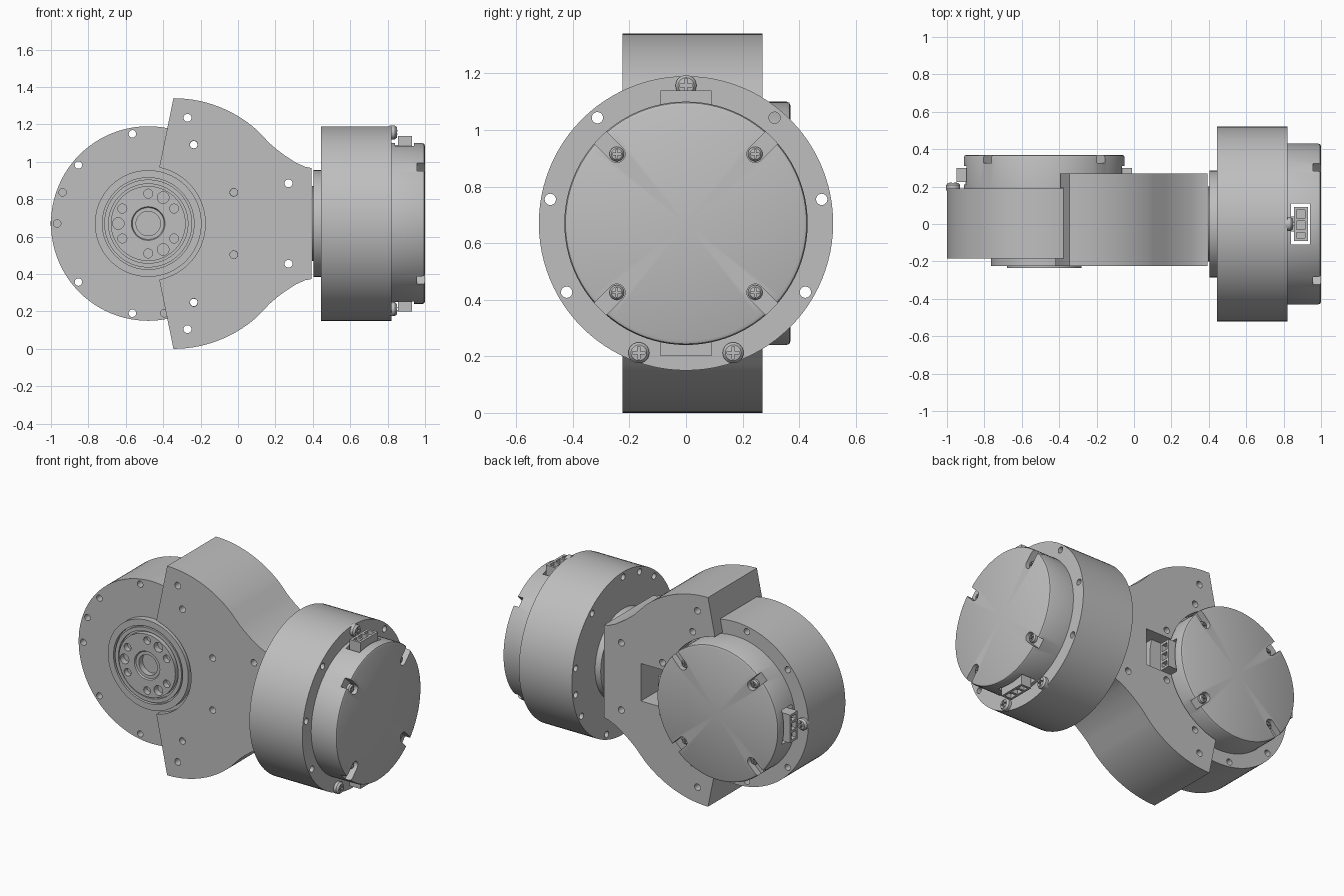
import bpy, bmesh, math
from mathutils import Matrix, Vector

cube = bpy.data.objects.get("Cube")
if cube:
    bpy.data.objects.remove(cube, do_unlink=True)

GREY = (0.52, 0.52, 0.52, 1)
metal = bpy.data.materials.new("machined_grey")
metal.use_nodes = True
metal.diffuse_color = GREY
shader = metal.node_tree.nodes["Principled BSDF"]
shader.inputs["Base Color"].default_value = GREY
shader.inputs["Roughness"].default_value = 0.6


# ---- shape helpers: local z is the motor axis, pointing at the rear cap ----
def polar(radius, degrees):
    t = math.radians(degrees)
    return radius * math.cos(t), radius * math.sin(t)


def cylinder(bm, r, z0, z1, centre=(0, 0), seg=20):
    place = Matrix.Translation((*centre, (z0 + z1) / 2))
    bmesh.ops.create_cone(bm, cap_ends=True, segments=seg, radius1=r,
                          radius2=r, depth=z1 - z0, matrix=place)


def box(bm, lo, hi):
    lo, hi = Vector(lo), Vector(hi)
    place = Matrix.Translation((lo + hi) / 2) @ Matrix.Diagonal((*(hi - lo), 1))
    bmesh.ops.create_cube(bm, size=1, matrix=place)


def prism(bm, outline, z0, z1):
    face = bm.faces.new([bm.verts.new((x, y, z0)) for x, y in outline])
    top = bmesh.ops.extrude_face_region(bm, geom=[face])["geom"]
    moved = [v for v in top if isinstance(v, bmesh.types.BMVert)]
    bmesh.ops.translate(bm, verts=moved, vec=(0, 0, z1 - z0))
    bmesh.ops.recalc_face_normals(bm, faces=bm.faces)


def lathe(bm, profile, steps=96):
    verts = [bm.verts.new((r, 0, z)) for r, z in profile]
    edges = [bm.edges.new(pair) for pair in zip(verts, verts[1:])]
    bmesh.ops.spin(bm, geom=verts + edges, cent=(0, 0, 0), axis=(0, 0, 1),
                   angle=math.tau, steps=steps, use_duplicate=False)
    bmesh.ops.remove_doubles(bm, verts=bm.verts, dist=1e-5)
    bmesh.ops.recalc_face_normals(bm, faces=bm.faces)


def to_mesh(bm, name):
    mesh = bpy.data.meshes.new(name)
    bm.to_mesh(mesh)
    bm.free()
    return mesh


def cut(mesh, cutter_bm):
    """Return the mesh with the cutter shape removed from it."""
    part = bpy.data.objects.new("work_part", mesh)
    tool = bpy.data.objects.new("cutter", to_mesh(cutter_bm, "cutter"))
    tool.hide_render = True
    for ob in (part, tool):
        bpy.context.scene.collection.objects.link(ob)
    mod = part.modifiers.new("cut", "BOOLEAN")
    mod.operation, mod.solver, mod.object = "DIFFERENCE", "EXACT", tool
    bpy.context.view_layer.update()
    graph = bpy.context.evaluated_depsgraph_get()
    result = bpy.data.meshes.new_from_object(part.evaluated_get(graph))
    for ob in (part, tool):
        bpy.data.objects.remove(ob, do_unlink=True)
    return result


def place(mesh, name, matrix):
    ob = bpy.data.objects.new(name, mesh)
    bpy.context.scene.collection.objects.link(ob)
    ob.matrix_world = matrix
    return ob


def finish(mesh):
    mesh.materials.clear()
    mesh.materials.append(metal)
    mesh.shade_smooth()
    mesh.set_sharp_from_angle(angle=math.radians(30))
    return mesh


BOLT_R = 0.487
bolt_angles = [20 + 40 * i for i in range(9)]

# ---- motor body with through bolt holes and blind dowel holes ----
bm = bmesh.new()
cylinder(bm, 0.52, 0, 0.375, seg=96)
body = to_mesh(bm, "motor_body")
bm = bmesh.new()
for a in bolt_angles:
    cylinder(bm, 0.02, -0.1, 0.5, polar(BOLT_R, a))
for a in (-160, -40, 80):
    cylinder(bm, 0.02, -0.1, 0.05, polar(BOLT_R, a))
body = finish(cut(body, bm))

# ---- output flange: stepped rings around a drilled hub ----
bm = bmesh.new()
lathe(bm, [(0, 0.01), (0.285, 0.01), (0.285, -0.04), (0.245, -0.04),
           (0.245, -0.02), (0.235, -0.02), (0.235, -0.038), (0.212, -0.038),
           (0.212, -0.02), (0.2, -0.02), (0.2, -0.05), (0.09, -0.05),
           (0.085, -0.04), (0.065, -0.04), (0.065, -0.002), (0, -0.002)])
flange = to_mesh(bm, "output_flange")
bm = bmesh.new()
for a in range(0, 360, 30):
    if a % 120 == 60:
        cylinder(bm, 0.031, -0.1, -0.012, polar(0.16, a))
    elif a % 120:
        cylinder(bm, 0.024, -0.1, -0.015, polar(0.16, a))
flange = finish(cut(flange, bm))

# ---- rear cap with four screw slots and a connector passage ----
bm = bmesh.new()
lathe(bm, [(0, 0.37), (0.43, 0.37), (0.43, 0.54), (0.426, 0.55),
           (0.415, 0.555), (0, 0.555)])
cap = to_mesh(bm, "rear_cap")
SLOT_R, SLOT_W = 0.346, 0.03
bm = bmesh.new()
for a in (45, 135, 225, 315):
    turn = Matrix.Rotation(math.radians(a), 2)
    ends = [polar(SLOT_W, t) for t in range(90, 271, 18)]
    outline = [(SLOT_R + x, y) for x, y in ends] + [(0.5, -SLOT_W), (0.5, SLOT_W)]
    prism(bm, [turn @ Vector(p) for p in outline], 0.512, 0.6)
box(bm, (-0.6, -0.11, 0.395), (0.6, 0.11, 0.495))
cap = finish(cut(cap, bm))


# ---- screws with a cross recess ----
def screw_mesh(name, r, h):
    bm = bmesh.new()
    lathe(bm, [(0, -0.01), (r, -0.01), (r, h * 0.55), (r * 0.75, h * 0.9),
               (0, h)], steps=24)
    mesh = to_mesh(bm, name)
    w, l = r * 0.13, r * 0.6
    cross = []
    for i in range(4):
        turn = Matrix.Rotation(math.radians(90 * i), 2)
        cross += [turn @ Vector(p) for p in ((w, -w), (l, -w), (l, w))]
    bm = bmesh.new()
    prism(bm, cross, h * 0.4, h * 2)
    return finish(cut(mesh, bm))


flange_screw = screw_mesh("flange_screw", 0.037, 0.033)
cap_screw = screw_mesh("cap_screw", 0.026, 0.025)

# ---- plug socket, opening along +x ----
bm = bmesh.new()
box(bm, (0.35, -0.09, 0.41), (0.469, 0.09, 0.485))
connector = to_mesh(bm, "connector")
bm = bmesh.new()
for lo, hi in ((-0.075, -0.03), (-0.015, 0.03), (0.045, 0.075)):
    box(bm, (0.44, lo, 0.425), (0.6, hi, 0.47))
connector = cut(connector, bm)
bm = bmesh.new()
bm.from_mesh(connector)
box(bm, (0.36, -0.04, 0.39), (0.42, 0.04, 0.415))
connector = finish(to_mesh(bm, "connector"))


def build_motor(side, frame):
    place(body, side + "_motor_body", frame)
    place(flange, side + "_output_flange", frame)
    place(cap, side + "_rear_cap", frame)
    for i, a in enumerate((180, 20, -20)):
        spot = Matrix.Translation((*polar(BOLT_R, a), 0.375))
        place(flange_screw, f"{side}_flange_screw_{i + 1}", frame @ spot)
    for i in range(4):
        spot = Matrix.Translation((*polar(SLOT_R, 45 + 90 * i), 0.514))
        place(cap_screw, f"{side}_cap_screw_{i + 1}", frame @ spot)
    for i in range(2):
        turn = Matrix.Rotation(math.pi * i, 4, "Z")
        place(connector, f"{side}_connector_{i + 1}", frame @ turn)


def frame_from(origin, x_axis, z_axis):
    x, z = Vector(x_axis), Vector(z_axis)
    axes = Matrix((x, z.cross(x), z)).transposed().to_4x4()
    return Matrix.Translation(origin) @ axes


base_frame = frame_from((-0.48, -0.185, 0.67), (1, 0, 0), (0, 1, 0))
arm_frame = frame_from((0.445, 0, 0.67), (0, 0, -1), (1, 0, 0))
build_motor("right", base_frame)
build_motor("left", arm_frame)

# ---- bracket: flared outline, hollowed around the first motor ----
half = [(0.06, 0.305)]
half += [(0.135 + x, y) for x, y in (polar(0.67, a) for a in range(90, 46, -3))]
half += [(0.65, 0.428), (0.69, 0.394), (0.73, 0.364), (0.79, 0.325),
         (0.84, 0.303), (0.872, 0.297)]
bm = bmesh.new()
prism(bm, half + [(x, -y) for x, y in reversed(half)], -0.04, 0.455)
bracket = to_mesh(bm, "bracket")
bm = bmesh.new()
lathe(bm, [(0, -0.1), (0.305, -0.1), (0.305, 0), (0.523, 0), (0.523, 0.377),
           (0.44, 0.377), (0.44, 0.6), (0, 0.6)])
bracket = cut(bracket, bm)
bm = bmesh.new()
box(bm, (0.4, -0.12, 0.15), (0.61, 0.12, 0.6))
bracket = cut(bracket, bm)
bm = bmesh.new()
for s in (1, -1):
    for spot in (polar(BOLT_R, 20), polar(BOLT_R, 60), (0.21, 0.565), (0.75, 0.215)):
        cylinder(bm, 0.021, -0.1, 0.6, (spot[0], s * spot[1]))
bracket = finish(cut(bracket, bm))
place(bracket, "bracket", base_frame)
